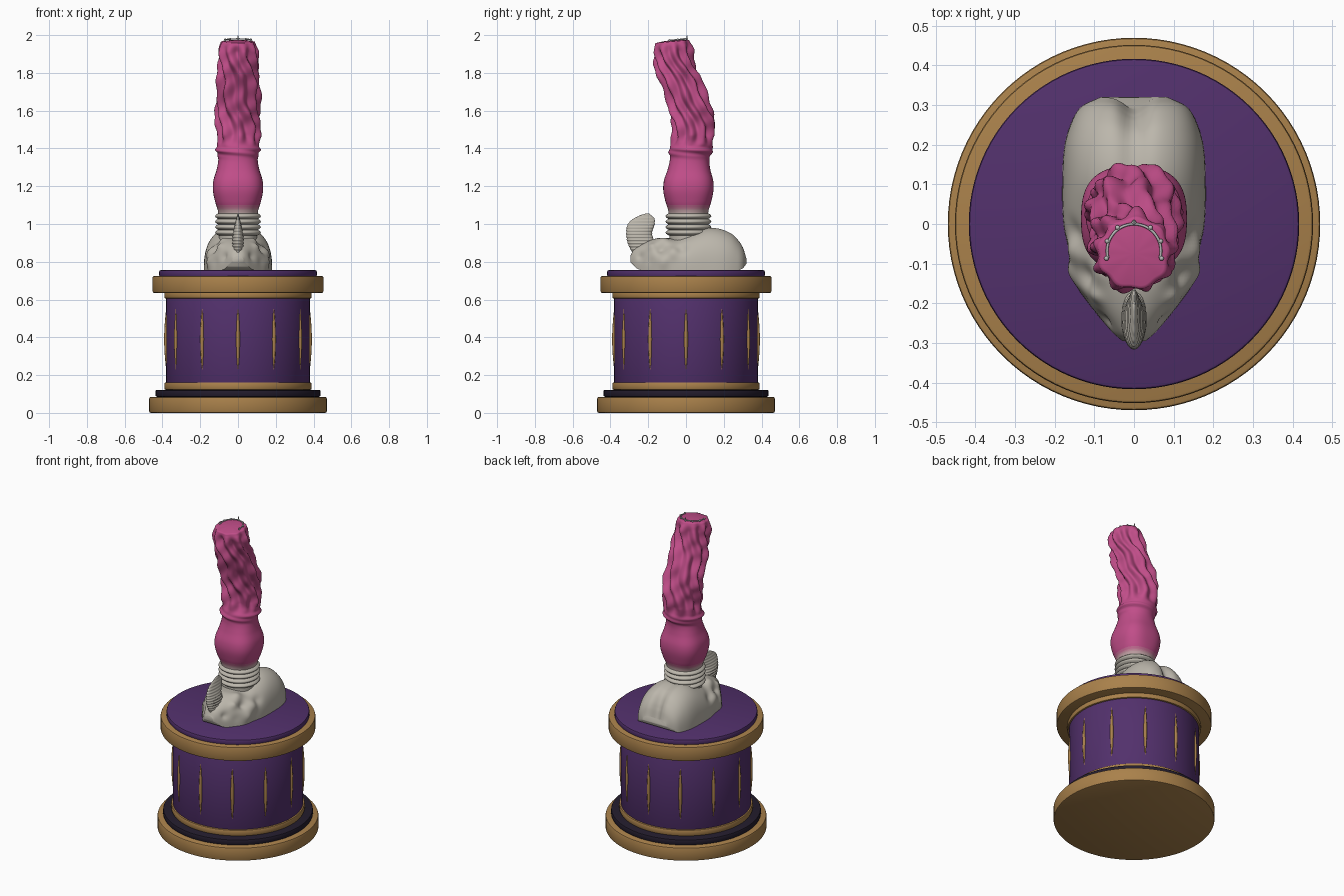
import bpy, bmesh
from math import sin, cos, pi, exp, radians

if "Cube" in bpy.data.objects:
    bpy.data.objects.remove(bpy.data.objects["Cube"])


def mat(name, c):
    m = bpy.data.materials.new(name)
    m.diffuse_color = (*c, 1)
    m.use_nodes = True
    m.node_tree.nodes["Principled BSDF"].inputs["Base Color"].default_value = m.diffuse_color
    return m


BONE, ROSE = (0.50, 0.47, 0.41), (0.53, 0.075, 0.25)
gold = mat("gold", (0.40, 0.22, 0.07))
purple = mat("purple", (0.085, 0.03, 0.15))
dark = mat("dark", (0.017, 0.012, 0.026))
bone = mat("bone", BONE)
rose = mat("rose", ROSE)
steel = mat("steel", (0.5, 0.5, 0.5))
blends = [bone] + [mat("blend", [a + (b - a) * k / 6 for a, b in zip(BONE, ROSE)])
                   for k in range(1, 6)] + [rose]


def curve(keys, t):
    """Smooth interpolation through (t, value) pairs."""
    if t <= keys[0][0]:
        return keys[0][1]
    for i in range(len(keys) - 1):
        (a, p), (b, q) = keys[i], keys[i + 1]
        if t <= b:
            l, r = keys[max(i - 1, 0)], keys[min(i + 2, len(keys) - 1)]
            m0 = (q - l[1]) / (b - l[0]) * (b - a)
            m1 = (r[1] - p) / (r[0] - a) * (b - a)
            u = (t - a) / (b - a)
            return ((2*u**3 - 3*u**2 + 1) * p + (u**3 - 2*u**2 + u) * m0
                    + (3*u**2 - 2*u**3) * q + (u**3 - u**2) * m1)
    return keys[-1][1]


def loft(name, rings, mats, angle=180, pick=None):
    bm = bmesh.new()
    rows = [[bm.verts.new(p) for p in r] for r in rings]
    n = len(rows[0])
    for a, b in zip(rows, rows[1:]):
        for i in range(n):
            j = (i + 1) % n
            f = bm.faces.new((a[i], a[j], b[j], b[i]))
            if pick:
                f.material_index = pick(f.calc_center_median())
    bm.faces.new(rows[0][::-1])
    f = bm.faces.new(rows[-1])
    f.material_index = len(mats) - 1
    bmesh.ops.recalc_face_normals(bm, faces=bm.faces)
    me = bpy.data.meshes.new(name)
    bm.to_mesh(me)
    bm.free()
    ob = bpy.data.objects.new(name, me)
    bpy.context.collection.objects.link(ob)
    for m in mats:
        me.materials.append(m)
    bpy.ops.object.select_all(action='DESELECT')
    ob.select_set(True)
    bpy.context.view_layer.objects.active = ob
    bpy.ops.object.shade_smooth_by_angle(angle=radians(angle))
    return ob


def lathe(name, prof, m, y=0, n=96):
    return loft(name, [[(r * cos(2*pi*i/n), y + r * sin(2*pi*i/n), z) for i in range(n)]
                       for r, z in prof], [m], 35)


def disc(name, r, z0, z1, m, b=0.008):
    k = b * 0.3
    lathe(name, [(r - b, z0), (r - k, z0 + k), (r, z0 + b),
                 (r, z1 - b), (r - k, z1 - k), (r - b, z1)], m)


# pedestal
disc("base_plate", 0.47, 0, 0.085, gold)
disc("base_step", 0.437, 0.085, 0.122, dark)
disc("lower_trim", 0.39, 0.122, 0.162, gold)
disc("drum", 0.38, 0.15, 0.62, purple, 0.004)
disc("upper_trim", 0.39, 0.605, 0.64, gold)
disc("top_rim", 0.452, 0.635, 0.725, gold)
disc("top_plate", 0.417, 0.72, 0.756, purple)

# spindle shaped inlays around the drum
for k in range(12):
    a = k * pi / 6
    rings = []
    for j in range(17):
        s = sin(pi * (0.02 + 0.96 * j / 16))
        ring = []
        for i in range(8):
            u, v = 0.376 + 0.015 * s * cos(i*pi/4), 0.011 * s * sin(i*pi/4)
            ring.append((u*cos(a) - v*sin(a), u*sin(a) + v*cos(a), 0.20 + 0.38 * j / 16))
        rings.append(ring)
    loft("inlay", rings, [gold])

# skull: domed sections along y
W = [(-.295, .03), (-.27, .058), (-.2, .115), (-.15, .148), (-.07, .164), (0, .178),
     (.1, .181), (.2, .175), (.27, .152), (.30, .128), (.32, .085)]
T = [(-.295, .83), (-.28, .86), (-.25, .885), (-.2, .91), (-.15, .925), (-.1, .925), (-.05, .925),
     (0, .945), (.1, .982), (.17, .982), (.24, .957), (.28, .92), (.305, .88), (.32, .83)]
B = [(-.295, .80), (-.26, .765), (-.22, .755), (.27, .755), (.30, .765), (.32, .79)]
DENTS = [(.125, -.13, .87, .03, -.022), (.155, -.07, .85, .035, .016), (.10, -.19, .885, .022, .014),
         (.07, -.235, .83, .022, -.014), (.10, -.17, .80, .025, -.014), (.15, -.12, .80, .03, .012),
         (.08, -.12, .92, .03, .014), (.155, -.02, .87, .03, -.012)]
rings = []
for j in range(101):
    y = -.295 + .615 * (1 - cos(pi * j / 100)) / 2
    w, t, b = curve(W, y), curve(T, y), curve(B, y)
    ring = []
    for i in range(57):
        a = pi * i / 56
        c = cos(a)
        x = w * (1 if c > 0 else -1) * abs(c) ** 0.85
        z = b + (t - b) * max(sin(a), 0) ** 0.75
        back = max(0, min(1, (y + .05) / .3))
        cleft = exp(-(x / .035) ** 2)
        z -= .022 * cleft * back * max(sin(a), 0)
        yy = y - .03 * cleft * max(0, min(1, (y - .2) / .1))
        d = sum(h * exp(-((abs(x)-p)**2 + (y-q)**2 + (z-r)**2) / (s*s)) for p, q, r, s, h in DENTS)
        ring.append((x + d * c, yy, max(.755, z + d * max(sin(a), 0))))
    rings.append(ring)
loft("skull", rings, [bone], 60)

# ridged nose horn
FR = [(.85, -.285), (.89, -.305), (.93, -.315), (.99, -.312), (1.02, -.29), (1.045, -.245), (1.055, -.215)]
BK = [(.85, -.17), (.9, -.165), (.95, -.18), (1.0, -.166), (1.03, -.168), (1.055, -.195)]
HW = [(.85, .024), (.91, .03), (.96, .025), (1.01, .014), (1.055, .003)]
rings = []
for j in range(91):
    z = .85 + .205 * j / 90
    f, b, w = curve(FR, z), curve(BK, z), curve(HW, z)
    r = 1 + .07 * cos(2 * pi * (z - .85) / .0165)
    rings.append([(w * r * cos(i*pi/12), (f + b)/2 + (b - f)/2 * (r*.3 + .7) * sin(i*pi/12), z)
                  for i in range(24)])
loft("nose_horn", rings, [bone])

# stacked collar rings
prof = [(.10, .90), (.10, .94)]
for k in range(4):
    z = .94 + .029 * k
    prof += [(.106 + .015 * sin(pi*i/8), z + .029 * i / 8) for i in range(9)]
lathe("collar", prof, bone, .013)

# leaning column: bulb, band and twisted fluted shaft
R = [(1.04, .104), (1.07, .108), (1.12, .126), (1.18, .139), (1.23, .136), (1.29, .116), (1.34, .105),
     (1.365, .108), (1.39, .118), (1.41, .112), (1.45, .106), (1.6, .108), (1.75, .104),
     (1.88, .096), (1.94, .095), (1.965, .088)]
CY = [(1.04, .013), (1.2, .013), (1.35, .02), (1.45, .035), (1.55, .036), (1.65, .012),
      (1.75, -.025), (1.85, -.06), (1.97, -.075)]
N = 108
rings = []
for j in range(141):
    z = 1.04 + .925 * j / 140
    r0, cy = curve(R, z), curve(CY, z)
    flute = max(0, min(1, (z - 1.41) / .06)) * max(.25, min(1, (1.965 - z) / .05))
    bulb = max(0, sin(pi * (z - 1.04) / .31)) if z < 1.35 else 0
    band = exp(-((z - 1.385) / .025) ** 2)
    ring = []
    for i in range(N):
        a = 2 * pi * i / N
        u = a + 2.3 * (z - 1.4) + .12 * sin(z * 24)
        s = cos(9 * u + .5 * sin(2 * a))
        r = r0 + flute * (.013 * s + .005 * sin(31 * z + 3 * a) + .003 * sin(57 * z - 5 * a))
        r += bulb * .006 * cos(4 * a + pi) + band * .005 * sin(2 * a + 160 * (z - 1.385))
        tilt = .09 * max(0, (z - 1.85) / .115) * r * sin(a)
        ring.append((r * cos(a), cy + r * sin(a), z + tilt))
    rings.append(ring)
# shallow domed end
for k in range(1, 6):
    q = 1 - (k / 5.2) ** 1.5
    rings.append([(x * q, -.075 + (y + .075) * q, 1.965 + (z - 1.965) * q + .008 * (1 - q * q))
                  for x, y, z in rings[140]])
loft("column", rings, blends, 180,
     lambda c: max(0, min(6, int((c.z - 1.045) / .06 * 7))))


# thin wire arc with beads and prongs on the end
def tube(name, pts, r):
    cu = bpy.data.curves.new(name, 'CURVE')
    cu.dimensions = '3D'
    cu.bevel_depth, cu.bevel_resolution, cu.use_fill_caps = r, 2, True
    sp = cu.splines.new('POLY')
    sp.points.add(len(pts) - 1)
    for p, q in zip(sp.points, pts):
        p.co = (*q, 1)
    cu.materials.append(steel)
    bpy.context.collection.objects.link(bpy.data.objects.new(name, cu))


def arc(a, r=.068):
    return (r * cos(a), -.068 + r * sin(a), 1.974 + .006 * sin(a))


tube("wire_arc", [arc(radians(-15 + 210 * i / 30)) for i in range(31)], .0035)
for d in (-15, 20, 55, 90, 125, 160, 195):
    bpy.ops.mesh.primitive_uv_sphere_add(segments=12, ring_count=8, radius=.006,
                                         location=arc(radians(d), .072))
    o = bpy.context.object
    o.name = "bead"
    o.data.materials.append(steel)
    bpy.ops.object.shade_smooth()
x, y, z = arc(pi / 2, .074)
tube("prong", [(x, y, z - .02), (x, y, 1.998)], .0028)
